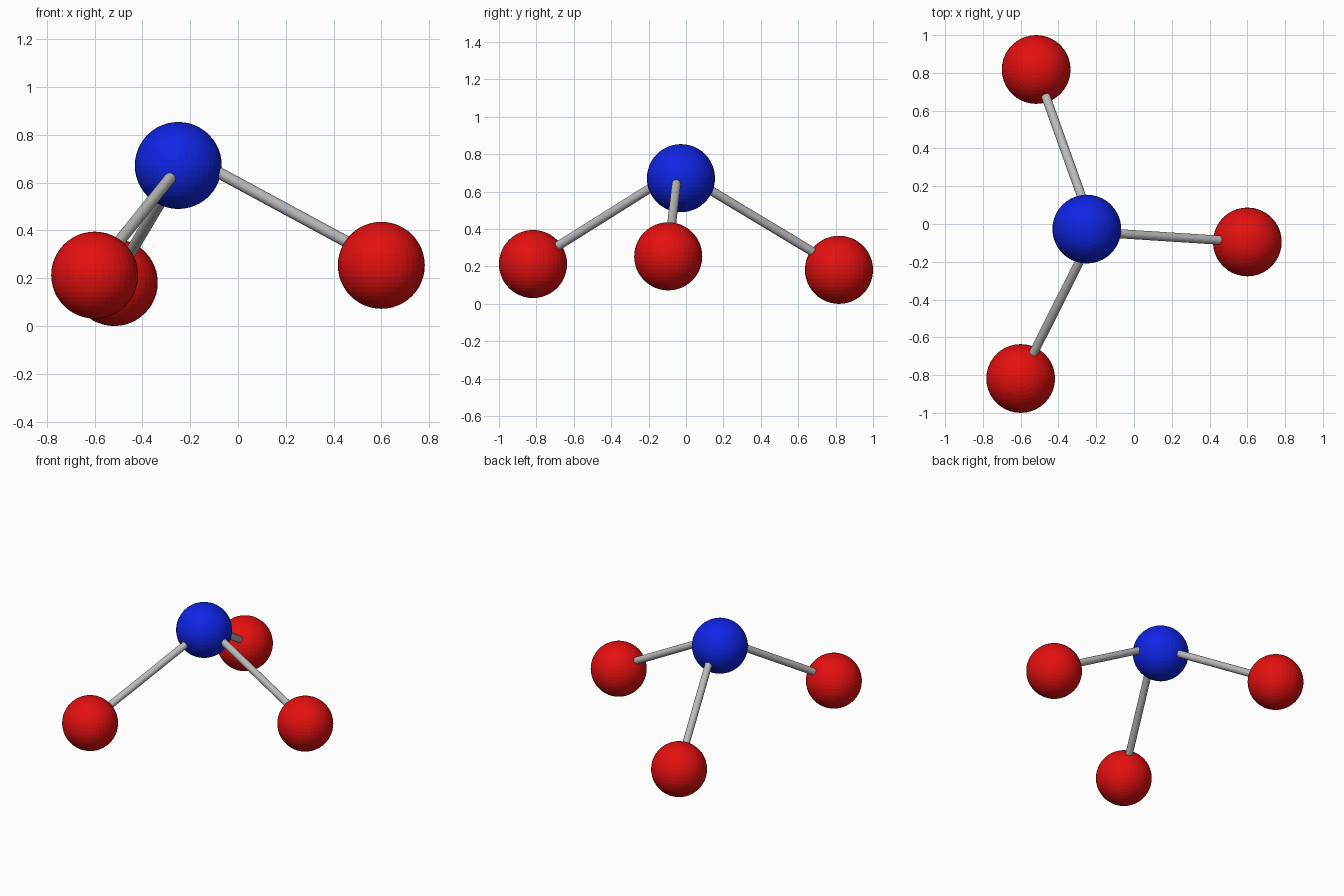
import bpy
from mathutils import Vector

if "Cube" in bpy.data.objects:
    bpy.data.objects.remove(bpy.data.objects["Cube"])


def material(name, rgb):
    m = bpy.data.materials.new(name)
    m.diffuse_color = (*rgb, 1)
    m.use_nodes = True
    m.node_tree.nodes["Principled BSDF"].inputs["Base Color"].default_value = m.diffuse_color
    return m


BLUE = material("blue", (0.005, 0.018, 0.78))
RED = material("red", (0.78, 0.005, 0.005))
GREY = material("grey", (0.5, 0.5, 0.5))


def ball(name, centre, mat):
    bpy.ops.mesh.primitive_uv_sphere_add(segments=40, ring_count=24, radius=0.182, location=centre)
    ob = bpy.context.object
    ob.name = name
    ob.data.materials.append(mat)


def rod(name, a, b):
    a, b = Vector(a), Vector(b)
    d = b - a
    bpy.ops.mesh.primitive_cylinder_add(vertices=24, radius=0.024, depth=d.length, location=(a + b) / 2)
    ob = bpy.context.object
    ob.name = name
    ob.rotation_euler = d.to_track_quat('Z', 'Y').to_euler()
    ob.data.materials.append(GREY)


# Central ball on top
ball("centre_ball", (-0.25, -0.027, 0.672), BLUE)

# Three outer balls, each with a rod running slightly above the ball centres
apex = (-0.21, -0.043, 0.712)
outer = {
    "right": ((0.6, -0.095, 0.254), 0.02),
    "front": ((-0.6, -0.818, 0.213), 0.013),
    "back": ((-0.518, 0.818, 0.182), 0.012),
}
for side, (c, lift) in outer.items():
    ball(side + "_ball", c, RED)
    rod(side + "_rod", apex, (c[0], c[1], c[2] + lift))
